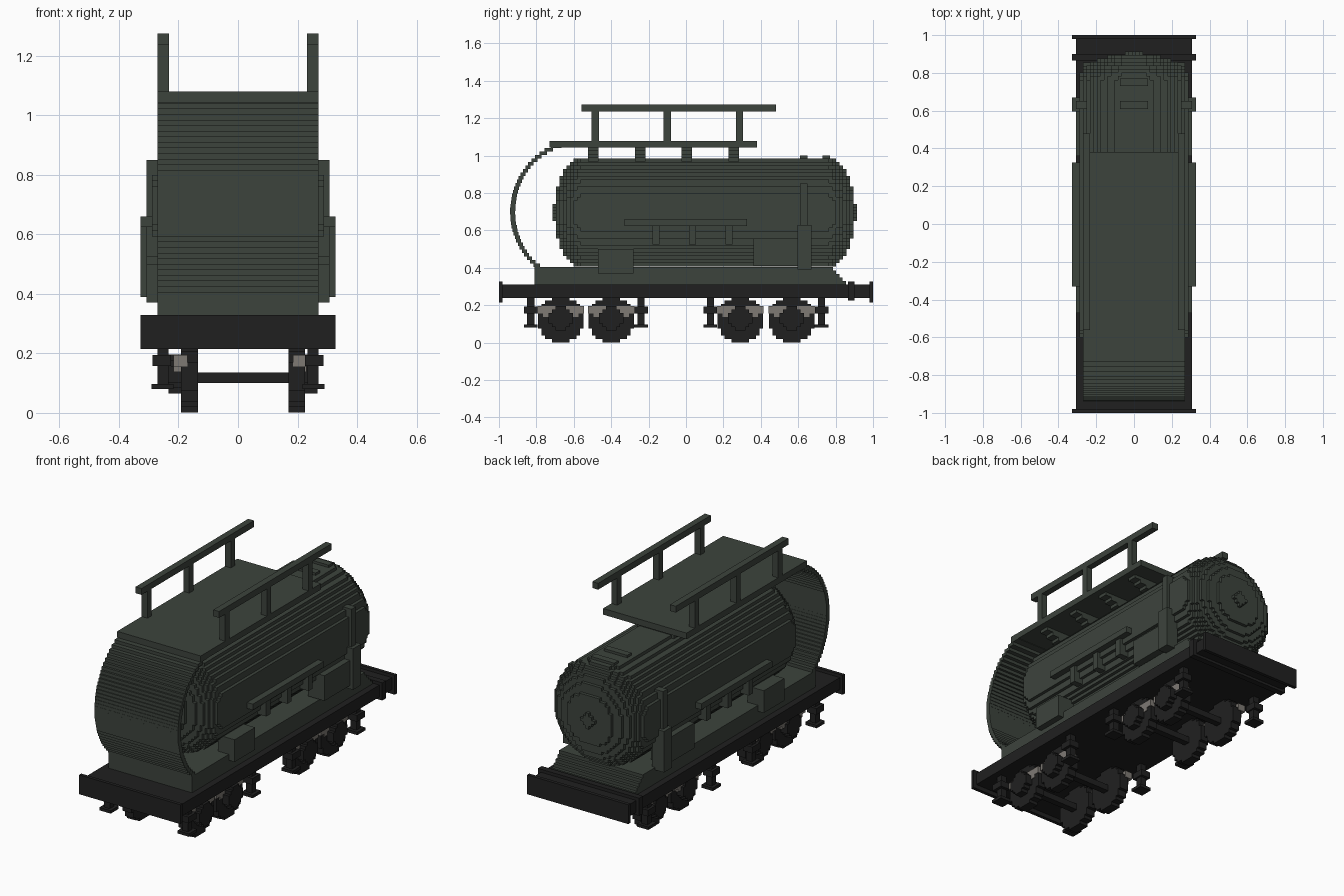
import bpy, bmesh, math

if "Cube" in bpy.data.objects:
    bpy.data.objects.remove(bpy.data.objects["Cube"])

S = 2 / 107          # size of one block step


def material(name, rgb):
    m = bpy.data.materials.new(name)
    m.diffuse_color = (*rgb, 1)
    m.use_nodes = True
    m.node_tree.nodes["Principled BSDF"].inputs["Base Color"].default_value = m.diffuse_color
    return m


GREEN = material("dark green", (0.046, 0.057, 0.046))
BLACK = material("black", (0.0145, 0.0145, 0.0145))
GREY = material("warm grey", (0.21, 0.195, 0.175))


def finish(name, bm, mat):
    me = bpy.data.meshes.new(name)
    bm.to_mesh(me)
    bm.free()
    me.materials.append(mat)
    ob = bpy.data.objects.new(name, me)
    bpy.context.collection.objects.link(ob)
    return ob


def boxes(name, mat, items):
    """One object from boxes given as (x0, x1, y0, y1, z0, z1)."""
    bm = bmesh.new()
    for x0, x1, y0, y1, z0, z1 in items:
        vs = bmesh.ops.create_cube(bm, size=1)["verts"]
        for v in vs:
            v.co.x = x1 if v.co.x > 0 else x0
            v.co.y = y1 if v.co.y > 0 else y0
            v.co.z = z1 if v.co.z > 0 else z0
    return finish(name, bm, mat)


def mirrored(items):
    return items + [(-b[1], -b[0], *b[2:]) for b in items]


def stepped(name, mat, centre, counts, inside):
    """Blocky solid: outer faces of all grid cells where inside(x, y, z) holds."""
    nx, ny, nz = counts
    cells = {(i, j, k) for i in range(-nx, nx + 1) for j in range(-ny, ny + 1)
             for k in range(-nz, nz + 1) if inside(i * S, j * S, k * S)}
    bm = bmesh.new()
    verts = {}

    def vert(p):
        if p not in verts:
            verts[p] = bm.verts.new([c + (q - 0.5) * S for c, q in zip(centre, p)])
        return verts[p]

    for c in cells:
        for a in range(3):
            for d in (0, 1):
                n = list(c)
                n[a] += 2 * d - 1
                if tuple(n) in cells:
                    continue
                ring = [(0, 0), (1, 0), (1, 1), (0, 1)]
                pts = []
                for u, w in (ring if d else ring[::-1]):
                    p = list(c)
                    p[a] += d
                    p[(a + 1) % 3] += u
                    p[(a + 2) % 3] += w
                    pts.append(vert(tuple(p)))
                bm.faces.new(pts)
    bmesh.ops.dissolve_limit(bm, angle_limit=0.01, verts=bm.verts, edges=bm.edges)
    return finish(name, bm, mat)


# tank with domed ends
def in_tank(x, y, z):
    r = math.hypot(x, z) / 0.296
    return r <= 1 and abs(y) <= 0.655 + 0.15 * math.sqrt(1 - r * r)


stepped("tank", GREEN, (0, 0.1, 0.696), (16, 44, 16), in_tank)
boxes("tank_top_strips", GREEN, [(-0.075, 0.075, y, y + 0.04, 0.96, 1.0) for y in (0.61, 0.73)])

# raised platform with stepped back end
boxes("platform", GREEN, [(-0.27, 0.27, -0.81, 0.855 - 0.0175 * i, 0.31 + i * 0.019, 0.329 + i * 0.019)
                          for i in range(5)])


# curved front shield made of thin rows, joined to the roof
def shield_y(dz):
    return -(0.55 + math.sqrt(max(0, 0.39 ** 2 - dz * dz)))


rows = []
z = 0.405
while z < 1.07:
    dz = abs(z + S / 2 - 0.70)
    y0 = shield_y(dz)
    rows.append((-0.27, 0.27, y0, max(y0 + 0.027, shield_y(dz + S) + 0.012), z, z + S))
    z += S
boxes("front_shield", GREEN, rows)
boxes("roof", GREEN, [(-0.27, 0.27, -0.73, 0.38, 1.043, 1.079)])

# stepped brackets between roof and tank
boxes("roof_brackets", GREEN, [(-w, w, y - 0.028, y + 0.028, 1.043 - (i + 1) * S, 1.043 - i * S)
                               for y in (-0.495, -0.245, 0.005, 0.255)
                               for i, w in enumerate((0.23, 0.19, 0.15, 0.12))])

# roof railings
boxes("roof_railings", GREEN, mirrored(
    [(0.232, 0.27, -0.56, 0.48, 1.237, 1.274)] +
    [(0.232, 0.27, y - 0.019, y + 0.019, 1.07, 1.24) for y in (-0.485, -0.1, 0.285)]))

# side pipes, cabinets and pillars
boxes("side_handrails", GREEN, mirrored(
    [(0.285, 0.327, -0.33, 0.325, 0.625, 0.66)] +
    [(0.25, 0.308, y - 0.019, y + 0.019, 0.525, 0.626) for y in (-0.16, 0.035, 0.23)]))
boxes("side_cabinets", GREEN, mirrored([(0.2, 0.307, -0.47, -0.28, 0.37, 0.5),
                                        (0.2, 0.307, 0.36, 0.61, 0.41, 0.557)]))
boxes("side_pillars", GREEN, mirrored([(0.25, 0.327, 0.595, 0.67, 0.39, 0.63),
                                       (0.25, 0.307, 0.61, 0.65, 0.62, 0.85)]))

# chassis and end beams
boxes("chassis", BLACK, [(-0.308, 0.308, -0.98, 0.98, 0.24, 0.31)])
boxes("end_beams", BLACK, [(-0.327, 0.327, -1.0, -0.98, 0.215, 0.328),
                           (-0.327, 0.327, 0.98, 1.0, 0.215, 0.328),
                           (-0.327, 0.327, 0.865, 0.9, 0.225, 0.328)])

# wheels, axles, axle boxes and springs
WHEELS = (-0.67, -0.40, 0.29, 0.565)
R = 0.123
for n, y in enumerate(WHEELS):
    for side, x in (("left", -0.163), ("right", 0.197)):
        stepped(f"wheel_{side}_{n + 1}", BLACK, (x, y, 0.122), (1, 7, 7),
                lambda a, b, c: math.hypot(b, c) < R)
        hub = x + (0.042 if x > 0 else -0.042)
        stepped(f"axle_box_{side}_{n + 1}", BLACK, (hub, y, 0.13), (1, 4, 4),
                lambda a, b, c: math.hypot(b, c) < 0.066)
boxes("axles", BLACK, [(-0.14, 0.175, y - 0.019, y + 0.019, 0.1, 0.136) for y in WHEELS])
springs = []
for y in WHEELS:
    for x0, x1 in ((-0.217, -0.17), (0.185, 0.23)):
        springs += [(x0, x1, y - 0.125, y + 0.125, 0.155, 0.195),
                    (x0, x1, y - 0.095, y + 0.095, 0.137, 0.156)]
boxes("springs", GREY, springs)

# hangers with collar and foot
hangers = []
for y in (-0.83, -0.24, 0.13, 0.725):
    hangers += [(0.234, 0.271, y - 0.019, y + 0.019, 0.08, 0.25),
                (0.225, 0.287, y - 0.036, y + 0.036, 0.157, 0.194),
                (0.216, 0.29, y - 0.037, y + 0.037, 0.08, 0.097)]
boxes("hangers", BLACK, mirrored(hangers))
